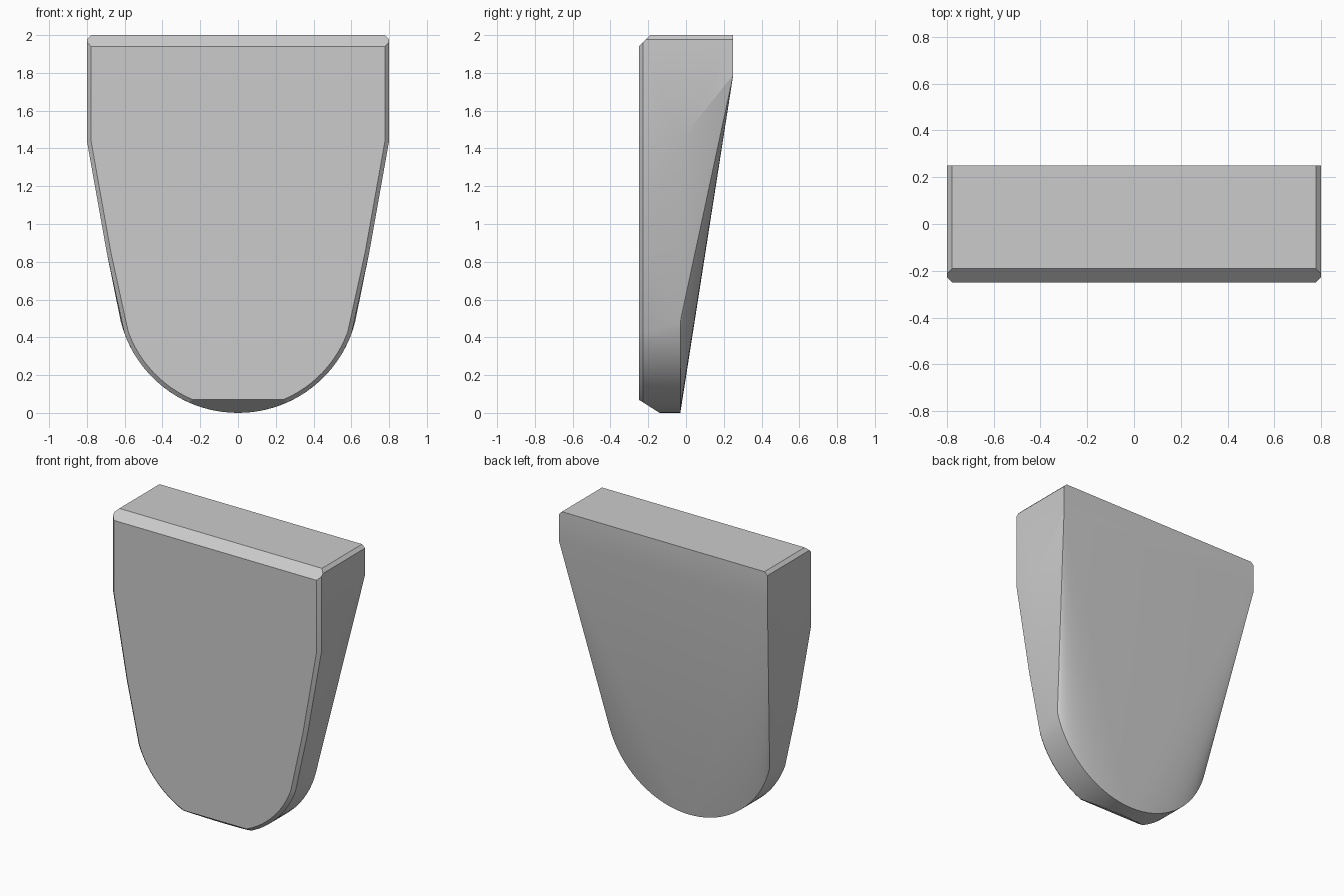
import bpy, bmesh
from math import sin, cos, radians
from mathutils import Vector

if "Cube" in bpy.data.objects:
    bpy.data.objects.remove(bpy.data.objects["Cube"])

R = 0.64   # radius of the rounded tip
W = 0.80   # half width of the upper block


def outline(y, inset, end_deg, shoulder=None):
    """Tongue-shaped section at depth y: round tip, tapered sides, square top."""
    pts = []
    n = 18
    for i in range(-n, n + 1):
        a = radians(end_deg) * i / n
        pts.append((sin(a) * (R - inset), y, R - cos(a) * (R - inset)))
    for s in (-1, 1):
        if shoulder:
            pts.append((s * (shoulder[0] - inset), y, shoulder[1]))
        pts += [(s * (W - inset), y, 1.44), (s * (W - inset), y, 2.0)]
    return pts


def hull(points):
    bm = bmesh.new()
    for p in points:
        bm.verts.new(p)
    bmesh.ops.remove_doubles(bm, verts=bm.verts[:], dist=0.0005)
    res = bmesh.ops.convex_hull(bm, input=bm.verts[:])
    junk = {v for v in res["geom_interior"] + res["geom_unused"]
            if isinstance(v, bmesh.types.BMVert) and v.is_valid}
    bmesh.ops.delete(bm, geom=list(junk), context='VERTS')
    return bm


def chamfer(bm, co, normal):
    """Slice off everything beyond the plane and close the cut."""
    bmesh.ops.bisect_plane(bm, geom=bm.verts[:] + bm.edges[:] + bm.faces[:],
                           plane_co=co, plane_no=Vector(normal).normalized(),
                           clear_outer=True)
    pts = [v.co.copy() for v in bm.verts]
    bm.free()
    return hull(pts)


# Wedge body: front sections plus the deep back edge at the top
points = outline(-0.25, 0.022, 70, (0.695, 0.85))
points += outline(-0.228, 0.0, 70, (0.695, 0.85))
points += outline(-0.03, 0.0, 76)
points += [(s * W, 0.25, z) for s in (-1, 1) for z in (1.79, 2.0)]
bm = hull(points)

# Chamfers: top front, tip front, both top sides
bm = chamfer(bm, (0, -0.25, 1.94), (0, -1, 1))
bm = chamfer(bm, (0, -0.25, 0.07), (0, -0.07, -0.11))
for s in (-1, 1):
    bm = chamfer(bm, (s * W, 0, 1.978), (s, 0, 1))

bmesh.ops.dissolve_limit(bm, angle_limit=radians(0.8), verts=bm.verts[:], edges=bm.edges[:])
bmesh.ops.recalc_face_normals(bm, faces=bm.faces[:])

mesh = bpy.data.meshes.new("wedge_body")
bm.to_mesh(mesh)
bm.free()
body = bpy.data.objects.new("wedge_body", mesh)
bpy.context.collection.objects.link(body)
bpy.context.view_layer.objects.active = body
body.select_set(True)
bpy.ops.object.shade_smooth_by_angle(angle=radians(14))
